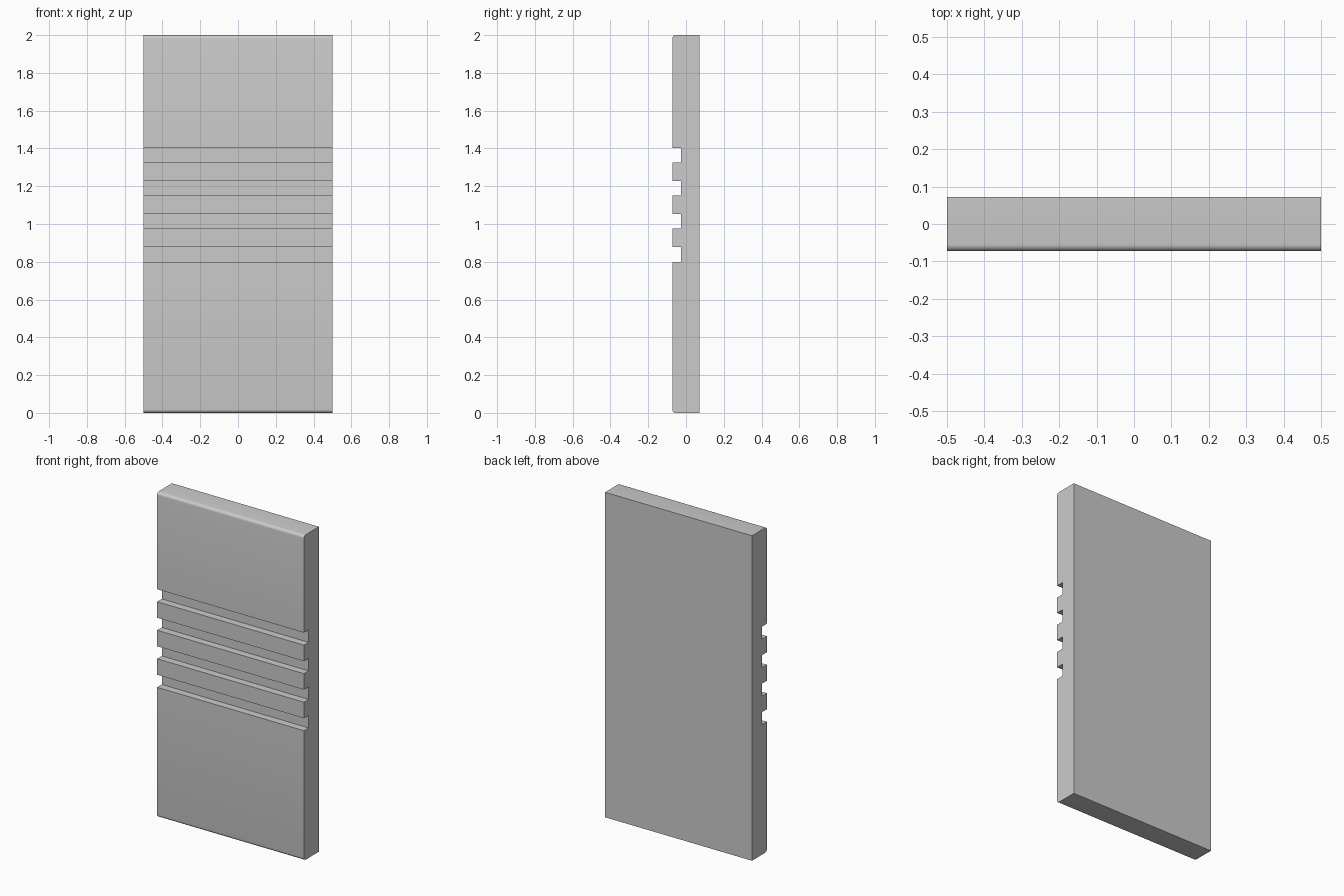
import bpy, bmesh, math

if "Cube" in bpy.data.objects:
    bpy.data.objects.remove(bpy.data.objects["Cube"])

WIDTH, HEIGHT, HALF_T = 1.0, 2.0, 0.0725
GROOVE_Y = -0.027                      # depth of groove floor
GROOVE_H, PITCH, FIRST = 0.077, 0.1755, 0.80
RADIUS, SEGS = 0.018, 5


def corner(cy, cz, start):
    """Quarter-round, turning clockwise in the y-z plane."""
    return [(cy + RADIUS * math.cos(a), cz + RADIUS * math.sin(a))
            for a in (math.radians(start - 90 * i / SEGS) for i in range(SEGS + 1))]


# Side profile: rounded front edges, square back edges, four grooves
profile = corner(-HALF_T + RADIUS, RADIUS, 270)
for i in range(4):
    z = FIRST + i * PITCH
    profile += [(-HALF_T, z), (GROOVE_Y, z),
                (GROOVE_Y, z + GROOVE_H), (-HALF_T, z + GROOVE_H)]
profile += corner(-HALF_T + RADIUS, HEIGHT - RADIUS, 180)
profile += [(HALF_T, HEIGHT), (HALF_T, 0)]

# Extrude the profile across the width
bm = bmesh.new()
face = bm.faces.new([bm.verts.new((-WIDTH / 2, y, z)) for y, z in profile])
ext = bmesh.ops.extrude_face_region(bm, geom=[face], use_keep_orig=True)
verts = [g for g in ext["geom"] if isinstance(g, bmesh.types.BMVert)]
bmesh.ops.translate(bm, verts=verts, vec=(WIDTH, 0, 0))
bmesh.ops.recalc_face_normals(bm, faces=bm.faces[:])

mesh = bpy.data.meshes.new("grooved_panel")
bm.to_mesh(mesh)
bm.free()
panel = bpy.data.objects.new("grooved_panel", mesh)
bpy.context.collection.objects.link(panel)

# Smooth rounded edges, keep grooves crisp
bpy.context.view_layer.objects.active = panel
panel.select_set(True)
bpy.ops.object.shade_smooth_by_angle(angle=math.radians(30))
